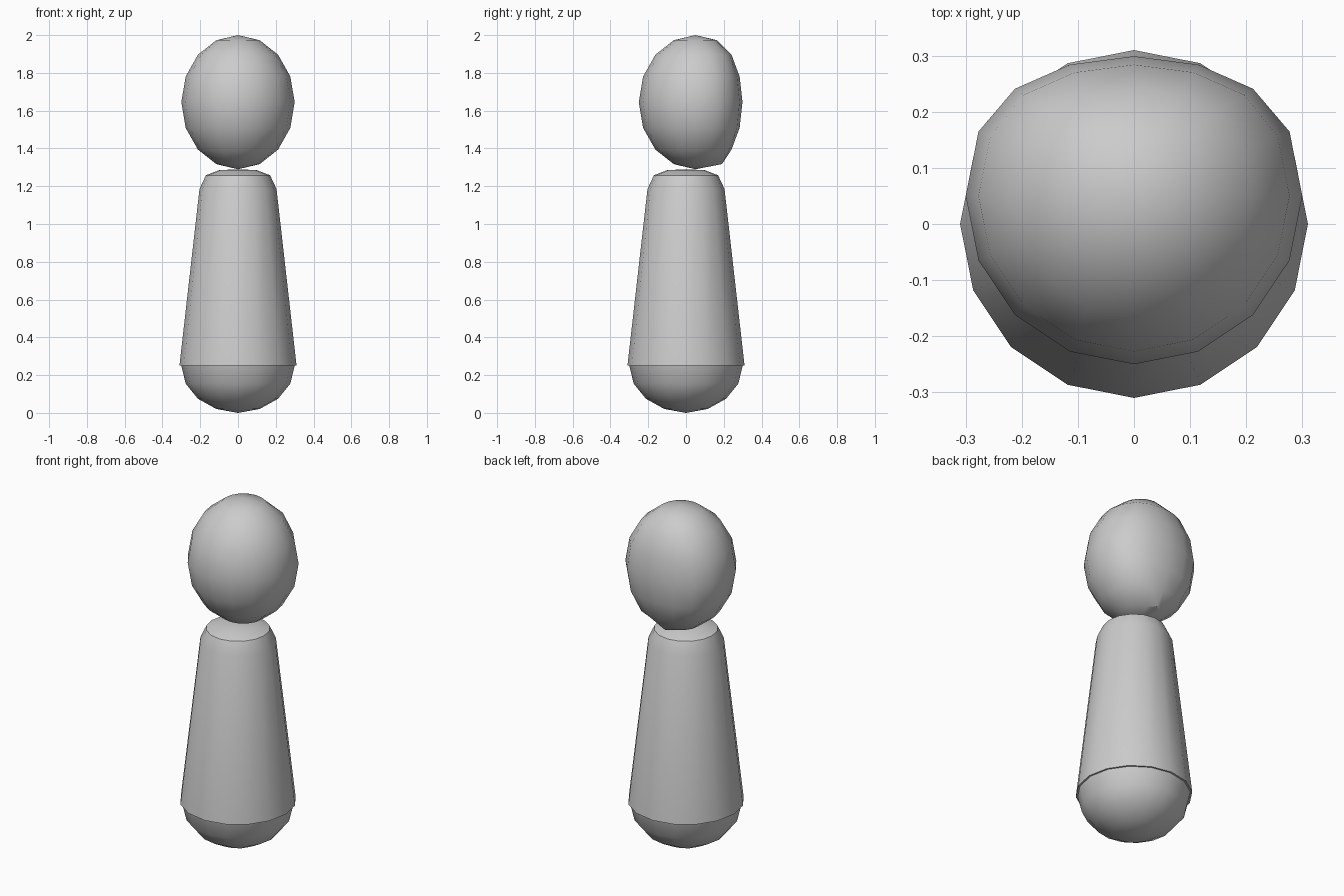
import bpy, bmesh, math

if "Cube" in bpy.data.objects:
    bpy.data.objects.remove(bpy.data.objects["Cube"])

SIDES = 16


def finish(name, bm):
    bmesh.ops.recalc_face_normals(bm, faces=bm.faces)
    mesh = bpy.data.meshes.new(name)
    bm.to_mesh(mesh)
    bm.free()
    ob = bpy.data.objects.new(name, mesh)
    bpy.context.collection.objects.link(ob)
    bpy.ops.object.select_all(action='DESELECT')
    ob.select_set(True)
    bpy.context.view_layer.objects.active = ob
    bpy.ops.object.shade_smooth_by_angle(angle=math.radians(35))
    return ob


def lathe(name, profile):
    """Revolve (radius, z) points around z; zero radius becomes a pole."""
    bm = bmesh.new()
    verts = [bm.verts.new((r, 0, z)) for r, z in profile]
    edges = [bm.edges.new(pair) for pair in zip(verts, verts[1:])]
    bmesh.ops.spin(bm, geom=verts + edges, cent=(0, 0, 0), axis=(0, 0, 1),
                   angle=math.tau, steps=SIDES)
    bmesh.ops.remove_doubles(bm, verts=bm.verts, dist=1e-4)
    return finish(name, bm)


# Rounded base: lower half of a squashed sphere
base = [(0.3 * math.sin(a), 0.25 - 0.248 * math.cos(a))
        for a in (i * math.pi / 8 for i in range(5))]
base[0] = (0, 0)
lathe("base", base)

# Tapered body with a narrow underside ledge and domed shoulders
lathe("body", [(0.29, 0.25), (0.31, 0.25), (0.204, 1.185),
               (0.17, 1.258), (0.1, 1.285), (0, 1.29)])

# Egg-shaped head, set slightly back, with its rear flattened
bm = bmesh.new()
bmesh.ops.create_uvsphere(bm, u_segments=SIDES, v_segments=8, radius=1)
for v in bm.verts:
    x, y, z = v.co
    y = 0.05 + 0.3 * y
    if y > 0.2:
        y = 0.2 + (y - 0.2) * 0.66
    v.co = (0.3 * x, y, 1.645 + 0.355 * z)
    # small lip under the back of the head
    if abs(x) < 0.01 and y > 0.1 and z < -0.9:
        v.co.y = 0.19
finish("head", bm)
